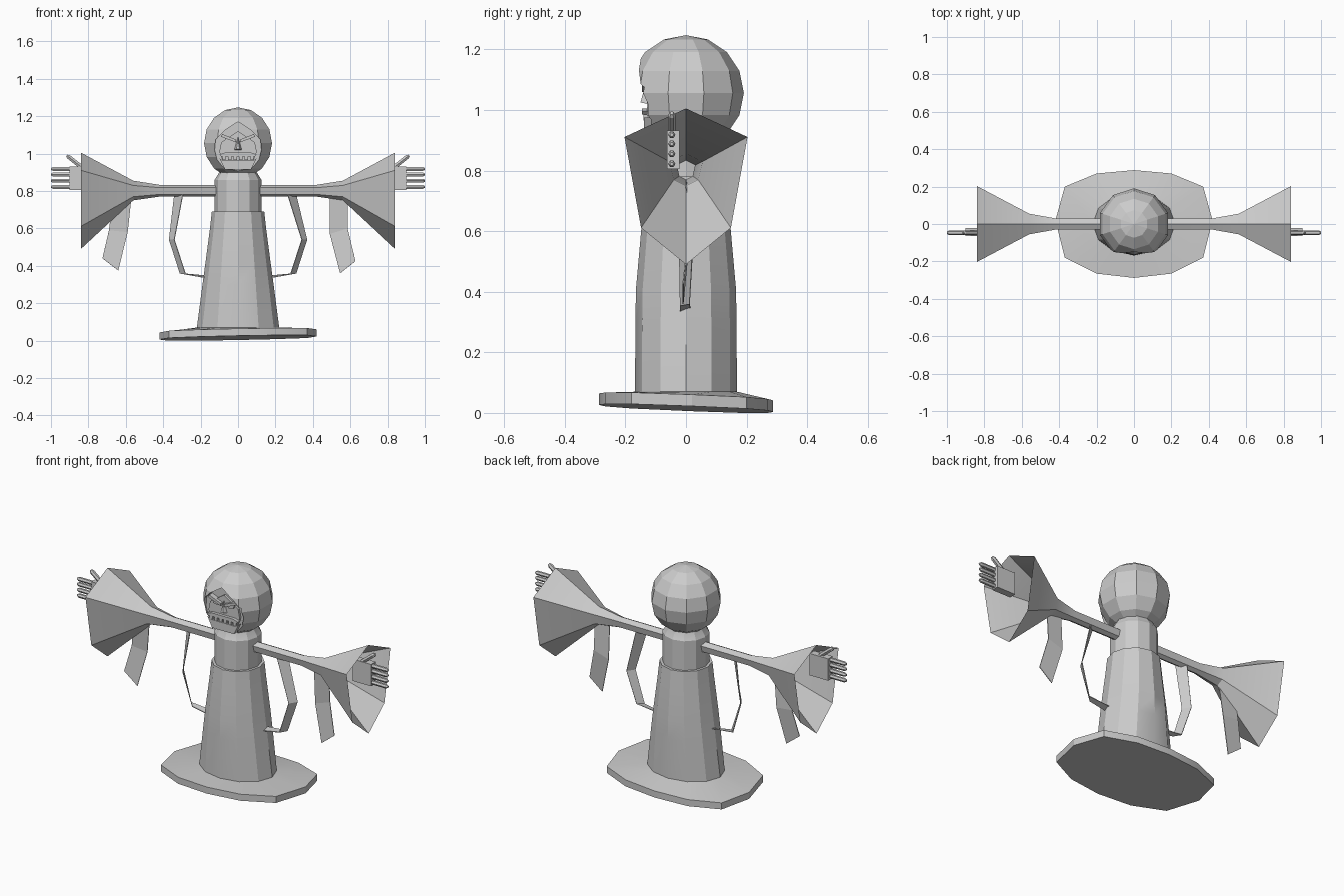
import bpy, bmesh, math
from mathutils import Vector

if "Cube" in bpy.data.objects:
    bpy.data.objects.remove(bpy.data.objects["Cube"])


def finish(name, bm, smooth=None):
    bmesh.ops.recalc_face_normals(bm, faces=bm.faces)
    me = bpy.data.meshes.new(name)
    bm.to_mesh(me)
    bm.free()
    ob = bpy.data.objects.new(name, me)
    bpy.context.collection.objects.link(ob)
    if smooth:
        bpy.ops.object.select_all(action='DESELECT')
        bpy.context.view_layer.objects.active = ob
        ob.select_set(True)
        bpy.ops.object.shade_smooth_by_angle(angle=math.radians(smooth))
    return ob


def loft(name, rings, cap_start=False, cap_end=False, closed=True, smooth=None):
    bm = bmesh.new()
    vs = [[bm.verts.new(p) for p in r] for r in rings]
    n = len(rings[0])
    for a, b in zip(vs, vs[1:]):
        for i in range(n if closed else n - 1):
            j = (i + 1) % n
            bm.faces.new((a[i], a[j], b[j], b[i]))
    if cap_start:
        bm.faces.new(vs[0])
    if cap_end:
        bm.faces.new(vs[-1])
    return finish(name, bm, smooth)


def plate(name, pts, y0, y1):
    # x-z outline pushed along y
    return loft(name, [[(x, y, z) for x, z in pts] for y in (y0, y1)], True, True)


def box(name, x0, x1, y0, y1, z0, z1):
    return plate(name, [(x0, z0), (x1, z0), (x1, z1), (x0, z1)], y0, y1)


def rod(name, a, b, r):
    # six-sided rod with a tapered tip
    a, b = Vector(a), Vector(b)
    d = (b - a).normalized()
    u = Vector((0, 1, 0))
    v = d.cross(u)
    rings = [[a.lerp(b, t) + (u * math.cos(k * math.pi / 3) + v * math.sin(k * math.pi / 3)) * r * s
              for k in range(6)] for t, s in ((0, 1), (0.9, 1), (1, 0.5))]
    loft(name, rings, True, True)


def oval(rx, ry, z):
    return [(rx * math.cos(math.radians(30 * i)), ry * math.sin(math.radians(30 * i)), z)
            for i in range(12)]


# robe skirt with a wide, slightly tilted hem
half = [(.42, .02), (.37, .2), (.2, .27), (0, .288), (-.2, .27), (-.37, .2)]
outline = half + [(-.42, .02), (-.37, -.18), (-.2, -.265), (0, -.288), (.2, -.265), (.37, -.18)]


def hem(h):
    return [(x, y, .0148 + .02 * x - .04 * y + h) for x, y in outline]


loft("robe", [hem(0), hem(.038), oval(.22, .168, .07), oval(.19, .167, .3), oval(.175, .165, .41),
              oval(.15, .148, .6), oval(.14, .14, .69)], True, True, smooth=25)
loft("upper_robe", [oval(.125, .125, .66), oval(.125, .125, .86), oval(.1, .1, .9), oval(.09, .09, .95)],
     True, True, smooth=25)

# round hood, opened at the front for the face
bm = bmesh.new()
bmesh.ops.create_uvsphere(bm, u_segments=10, v_segments=8, radius=.191)
bmesh.ops.translate(bm, verts=bm.verts, vec=(0, 0, 1.056))
hood = finish("hood", bm)
right = [(.07, 1.125), (.12, 1.075), (.125, 1.02), (.11, .96), (.085, .9)]
opening = [(0, 1.17)] + right + [(-x, z) for x, z in reversed(right)]
cutter = plate("face_cutter", opening, -.3, -.115)
mod = hood.modifiers.new("opening", 'BOOLEAN')
mod.object, mod.operation, mod.solver = cutter, 'DIFFERENCE', 'EXACT'
bpy.context.view_layer.objects.active = hood
bpy.ops.object.modifier_apply(modifier=mod.name)
bpy.data.objects.remove(cutter)

# face: mask, nose, mouth, teeth and jaw
plate("face_mask", [(0, 1.12), (.09, 1.06), (.1, 1.01), (.07, .93), (-.07, .93), (-.1, 1.01), (-.09, 1.06)],
      -.128, -.1)
loft("nose", [[(-.02, -.128, 1.02), (.02, -.128, 1.02), (0, -.128, 1.09)],
              [(-.008, -.15, 1.025), (.008, -.15, 1.025), (0, -.135, 1.08)]], False, True)
plate("upper_lip", [(-.1, .995), (-.07, 1.005), (.07, 1.005), (.1, .995), (.09, .985), (-.09, .985)], -.145, -.11)
plate("jaw", [(-.1, .975), (-.08, .962), (.08, .962), (.1, .975), (.07, .915), (-.07, .915)], -.138, -.1)
for i in range(6):
    x = -.075 + i * .03
    box("tooth", x - .009, x + .009, -.14, -.12, .965, .988)

for s in (-1, 1):
    # brow and eye
    plate("brow", [(s * .01, 1.075), (s * .085, 1.105), (s * .09, 1.09), (s * .012, 1.06)], -.145, -.11)
    plate("eye", [(s * .022, 1.065), (s * .07, 1.085), (s * .065, 1.06), (s * .035, 1.055)], -.135, -.12)

    # flared open sleeve
    rings = []
    for x, w, t, b in ((.1, .03, .033, -.03), (.42, .03, .033, -.03), (.56, .055, .055, -.05),
                       (.84, .203, .205, -.31)):
        sec = [(0, t), (w, t * .54), (w * .73, b * .61), (0, b), (-w * .73, b * .61), (-w, t * .54)]
        rings.append([(s * x, y, .8 + z) for y, z in sec])
    loft("sleeve", rings, smooth=20)

    # hand
    box("palm", s * .78, s * .9, -.063, -.022, .805, .932)
    for z in (.822, .855, .888, .918):
        rod("finger", (s * .89, -.047, z), (s * 1, -.047, z), .012)
    rod("thumb", (s * .82, -.047, .915), (s * .915, -.047, .99), .013)


def strap(name, pairs):
    # thin strip defined by its two long edges
    ob = loft(name, pairs, closed=False)
    m = ob.modifiers.new("thickness", 'SOLIDIFY')
    m.thickness, m.offset = .004, 0


# broad strips hanging from the sleeves
strap("left_strip", [[(-.67, 0, .76), (-.57, 0, .76)], [(-.69, .01, .59), (-.59, .01, .58)],
                     [(-.725, -.01, .44), (-.64, -.01, .375)]])
strap("right_strip", [[(.49, 0, .77), (.585, 0, .76)], [(.49, .01, .57), (.585, .01, .6)],
                      [(.545, -.01, .36), (.627, -.01, .425)]])

# narrow cords looping from the sleeves to the robe
for s, dx in ((-1, .03), (1, 0)):
    strap("cord", [[(s * (.265 + dx), -.02, .78), (s * (.31 + dx), .02, .78)],
                   [(s * .34, -.022, .54), (s * .368, .022, .54)],
                   [(s * .28, -.02, .355), (s * .31, .012, .36)],
                   [(s * .15, -.02, .332), (s * .15, .015, .345)]])
